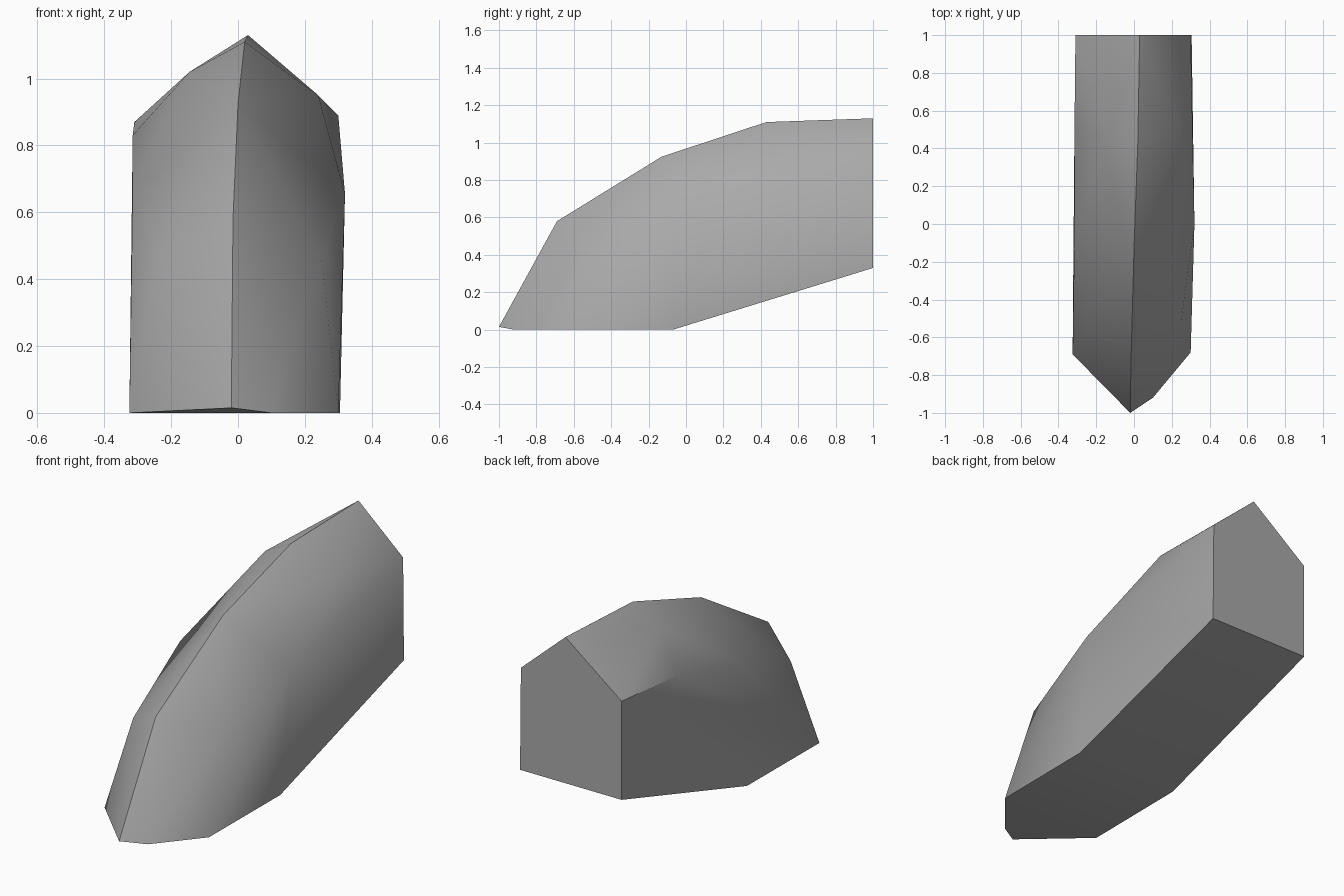
import bpy
import bmesh
import math

if "Cube" in bpy.data.objects:
    bpy.data.objects.remove(bpy.data.objects["Cube"], do_unlink=True)

# Stone colour
stone = bpy.data.materials.new("stone grey")
stone.use_nodes = True
colour = (0.4, 0.4, 0.4, 1)
stone.diffuse_color = colour
stone.node_tree.nodes["Principled BSDF"].inputs["Base Color"].default_value = colour

# Crest line, from the front tip to the rear
ridge = [(-0.02, -1, 0.015), (-0.015, -0.69, 0.58), (0, -0.13, 0.925),
         (0.02, 0.43, 1.11), (0.03, 1, 1.13)]
# Shoulder lines on either side of the crest
right_shoulder = [(-0.235, -0.57, 0.47), (-0.315, -0.05, 0.67), (-0.315, 0.52, 0.83),
                  (-0.145, 0.44, 1.02), (-0.31, 1, 0.87)]
left_shoulder = [(0.25, -0.51, 0.46), (0.32, 0, 0.655), (0.24, 0.5, 0.95), (0.30, 1, 0.89)]
# Underside: flat at the front, rising to the rear
underside = [(-0.325, -0.69, 0), (0.30, -0.68, 0), (0.10, -0.92, 0),
             (-0.32, -0.07, 0), (0.305, -0.07, 0), (-0.31, 1, 0.33), (0.305, 1, 0.33)]

# Faceted stone wrapped around the outline points
bm = bmesh.new()
for point in ridge + right_shoulder + left_shoulder + underside:
    bm.verts.new(point)
bmesh.ops.convex_hull(bm, input=bm.verts)
bmesh.ops.dissolve_limit(bm, angle_limit=math.radians(1), verts=bm.verts, edges=bm.edges)
bmesh.ops.recalc_face_normals(bm, faces=bm.faces)
mesh = bpy.data.meshes.new("rock_shard")
bm.to_mesh(mesh)
bm.free()
mesh.materials.append(stone)

rock = bpy.data.objects.new("rock_shard", mesh)
bpy.context.collection.objects.link(rock)
bpy.context.view_layer.objects.active = rock
rock.select_set(True)
bpy.ops.object.shade_smooth_by_angle(angle=math.radians(40))
